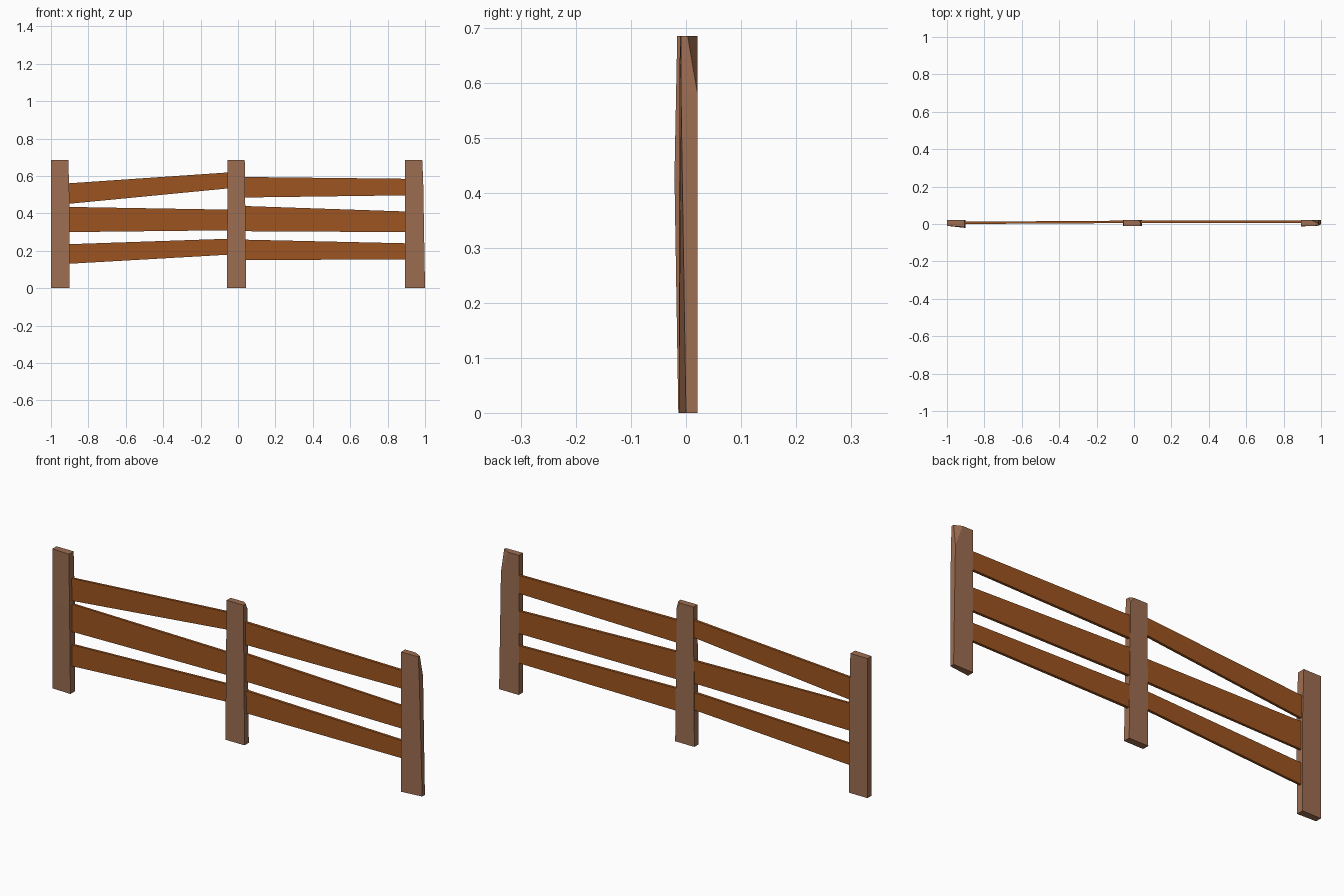
import bpy, bmesh
from mathutils import Vector

cube = bpy.data.objects.get("Cube")
if cube:
    bpy.data.objects.remove(cube, do_unlink=True)


def material(name, colour):
    mat = bpy.data.materials.new(name)
    mat.use_nodes = True
    mat.diffuse_color = colour
    mat.node_tree.nodes["Principled BSDF"].inputs["Base Color"].default_value = colour
    return mat


post_wood = material("pale brown wood", (0.34, 0.155, 0.083, 1))
rail_wood = material("orange brown wood", (0.34, 0.089, 0.014, 1))


def loft(name, sections, mat):
    """Join matching four-point sections into a closed plank."""
    bm = bmesh.new()
    rings = [[bm.verts.new(p) for p in s] for s in sections]
    for a, b in zip(rings, rings[1:]):
        for i in range(4):
            j = (i + 1) % 4
            bm.faces.new((a[i], a[j], b[j], b[i]))
    bm.faces.new(rings[0])
    bm.faces.new(rings[-1])
    bmesh.ops.recalc_face_normals(bm, faces=bm.faces)
    mesh = bpy.data.meshes.new(name)
    bm.to_mesh(mesh)
    bm.free()
    mesh.materials.append(mat)
    obj = bpy.data.objects.new(name, mesh)
    bpy.context.collection.objects.link(obj)
    return obj


def post(name, levels, back=0.021):
    """Levels hold height, left x, right x, front y at left and at right."""
    return loft(name, [[(x0, f0, z), (x1, f1, z), (x1, back, z), (x0, back, z)]
                       for z, x0, x1, f0, f1 in levels], post_wood)


def chip(obj, a, b, c):
    """Slice off the corner lying beyond the plane a, b, c."""
    a, b, c = Vector(a), Vector(b), Vector(c)
    normal = (b - a).cross(c - a)
    if normal.y < 0:
        normal.negate()
    bm = bmesh.new()
    bm.from_mesh(obj.data)
    bmesh.ops.bisect_plane(bm, geom=bm.verts[:] + bm.edges[:] + bm.faces[:],
                           plane_co=a, plane_no=normal, clear_outer=True)
    bmesh.ops.holes_fill(bm, edges=[e for e in bm.edges if e.is_boundary])
    bmesh.ops.recalc_face_normals(bm, faces=bm.faces)
    bm.to_mesh(obj.data)
    bm.free()


# Posts, slightly bowed and tapered
post("right_post", [(0, -1, -0.9, -0.01, -0.014),
                    (0.43, -1, -0.9, -0.01, -0.021),
                    (0.685, -1, -0.907, -0.01, -0.016)])
middle = post("middle_post", [(0, -0.06, 0.044, -0.012, -0.012),
                              (0.685, -0.055, 0.036, -0.01, -0.01)])
left = post("left_post", [(0, 0.893, 1, -0.013, 0),
                          (0.58, 0.893, 0.99, -0.012, -0.009),
                          (0.685, 0.893, 0.985, -0.011, -0.009)])
# Chipped back corners
chip(middle, (0.037, 0.021, 0.655), (0.036, 0.008, 0.685), (0.018, 0.021, 0.685))
chip(left, (0.99, 0.021, 0.58), (0.985, 0.003, 0.685), (0.95, 0.021, 0.685))

# Rails: low and high edge at each end
bays = {
    "right": ((-0.92, 0.0, 0.012), (-0.04, 0.005, 0.018),
              [(0.13, 0.235, 0.18, 0.265), (0.30, 0.435, 0.31, 0.42),
               (0.45, 0.56, 0.535, 0.62)]),
    "left": ((0.025, 0.005, 0.019), (0.91, 0.006, 0.019),
             [(0.15, 0.26, 0.155, 0.24), (0.305, 0.44, 0.30, 0.41),
              (0.485, 0.595, 0.497, 0.585)]),
}
for side, (start, end, rails) in bays.items():
    for level, (a, b, c, d) in zip(("bottom", "middle", "top"), rails):
        loft(f"{side}_{level}_rail",
             [[(x, f, lo), (x, k, lo), (x, k, hi), (x, f, hi)]
              for (x, f, k), lo, hi in ((start, a, b), (end, c, d))], rail_wood)
